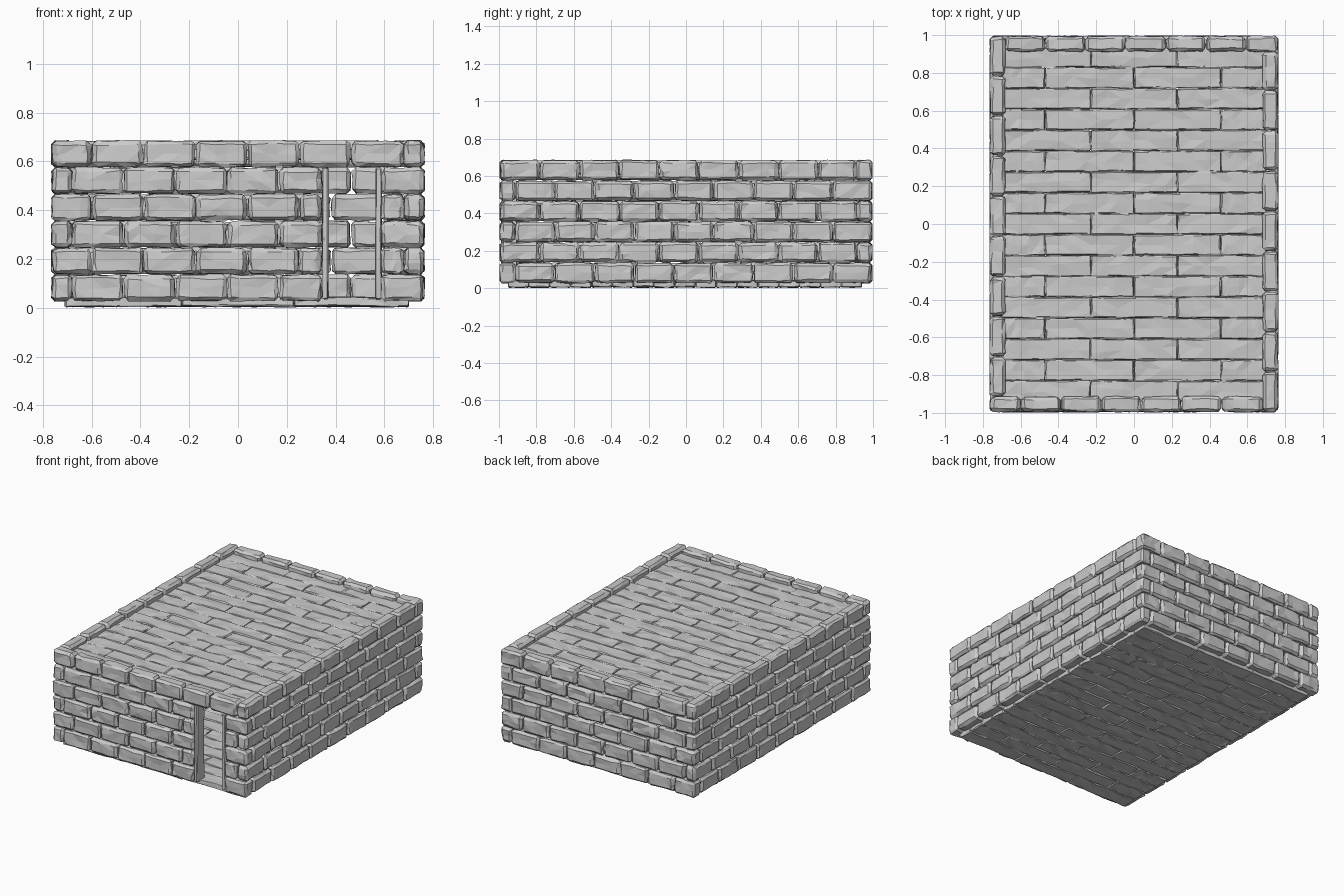
import bpy, bmesh, random
from mathutils import Vector

if "Cube" in bpy.data.objects:
    bpy.data.objects.remove(bpy.data.objects["Cube"])

random.seed(4)
X, Y, T = 0.762, 0.994, 0.08      # wall half extents and thickness
Z0, ROW, PITCH = 0.027, 0.1098, 0.2125
DOOR = (0.36, 0.575)


def block(bm, lo, hi, bevel, jitter, cuts, axis):
    """Chamfered box, sliced by slightly tilted planes and roughened into facets."""
    lo, hi = Vector(lo), Vector(hi)
    size, mid = hi - lo, (lo + hi) / 2
    t = bmesh.new()
    bmesh.ops.create_cube(t, size=1)
    for v in t.verts:
        v.co = Vector(c * s for c, s in zip(v.co, size)) + mid
    bmesh.ops.bevel(t, geom=t.edges[:], offset=bevel * random.uniform(0.8, 1.25),
                    segments=1, affect='EDGES', profile=0.5)
    planes = []
    for i in range(cuts):
        co, no = mid.copy(), Vector((0, 0, random.uniform(-.25, .25)))
        co[axis] = lo[axis] + size[axis] * (i + 1 + random.uniform(-.25, .25)) / (cuts + 1)
        no[axis] = 1
        planes.append((co, no))
    # lengthwise slice
    no = Vector((0, 0, 1)) if size.z > 0.06 else Vector((0, 1, 0))
    no[axis] = random.uniform(-.12, .12)
    planes.append((mid, no))
    for co, no in planes:
        bmesh.ops.bisect_plane(t, geom=t.verts[:] + t.edges[:] + t.faces[:],
                               plane_co=co, plane_no=no, dist=1e-5)
    for v in t.verts:
        v.co += Vector(random.uniform(-1, 1) * j for j in jitter)
    bmesh.ops.triangulate(t, faces=t.faces[:])
    me = bpy.data.meshes.new("tmp")
    t.to_mesh(me)
    t.free()
    bm.from_mesh(me)
    bpy.data.meshes.remove(me)


def finish(bm, name):
    me = bpy.data.meshes.new(name)
    bm.to_mesh(me)
    bm.free()
    bpy.context.collection.objects.link(bpy.data.objects.new(name, me))


def course(start, end, first):
    """Split a run into brick spans, the first one having its own length."""
    pts, p = [start], start + first
    while p < end - 0.05:
        pts.append(p)
        p += PITCH
    return list(zip(pts, pts[1:] + [end]))


def wall(name, axis, side):
    bm = bmesh.new()
    half, other = (X, Y) if axis == 0 else (Y, X)
    for r in range(6):
        odd = r % 2
        # corners interlock in a pinwheel that flips every course
        ccw = (side < 0) == (axis == 0)
        low_full = ccw if odd else not ccw
        a, b = (-half, half - T) if low_full else (-half + T, half)
        if axis == 0:
            first = 0.163 if low_full else PITCH
        else:
            first = PITCH
        for s, e in course(a, b, first):
            if name == "front_wall" and r < 5:
                # leave the doorway open
                if s < DOOR[0] < e or 0 < DOOR[0] - e < 0.04:
                    e = DOOR[0] - 0.015
                elif s >= DOOR[0] - 0.03 and e <= DOOR[1] + 0.03:
                    continue
                elif s < DOOR[1] + 0.02 and e > DOOR[1]:
                    s = DOOR[1] + 0.01
                if e - s < 0.03:
                    continue
            z = Z0 + r * ROW
            lo, hi = [0, 0, z + .002], [0, 0, z + ROW - .002]
            lo[axis], hi[axis] = s + .003, e - .003
            o = sorted((side * other, side * (other - T)))
            lo[1 - axis], hi[1 - axis] = o
            block(bm, lo, hi, 0.014, (.004, .004, .0035), 2, axis)
    finish(bm, name)


# brick walls
wall("front_wall", 0, -1)
wall("back_wall", 0, 1)
wall("left_wall", 1, -1)
wall("right_wall", 1, 1)


def planks(name, x0, x1, y0, y1, z0, z1):
    bm = bmesh.new()
    n = 17
    w = (y1 - y0) / n
    for i in range(n):
        joints = [-.47, 0, .46] if i % 2 else [-.23, .23]
        xs = [x0] + joints + [x1]
        for a, b in zip(xs, xs[1:]):
            block(bm, (a + .001, y0 + i * w + .001, z0), (b - .001, y0 + (i + 1) * w - .001, z1),
                  0.005, (.003, .0025, .004), 5, 0)
    finish(bm, name)


# plank floor and roof deck
planks("floor_planks", -.71, .70, -.95, .94, .006, .042)
planks("roof_planks", -.70, .70, -.94, .94, .61, .648)

# doorway jambs
for name, x in (("left_door_jamb", DOOR[0] - .002), ("right_door_jamb", DOOR[1] + .001)):
    bm = bmesh.new()
    block(bm, (x - .012, -Y + .008, .035), (x + .012, -Y + T + .01, .575), .004, (.003, .003, .002), 1, 1)
    finish(bm, name)
